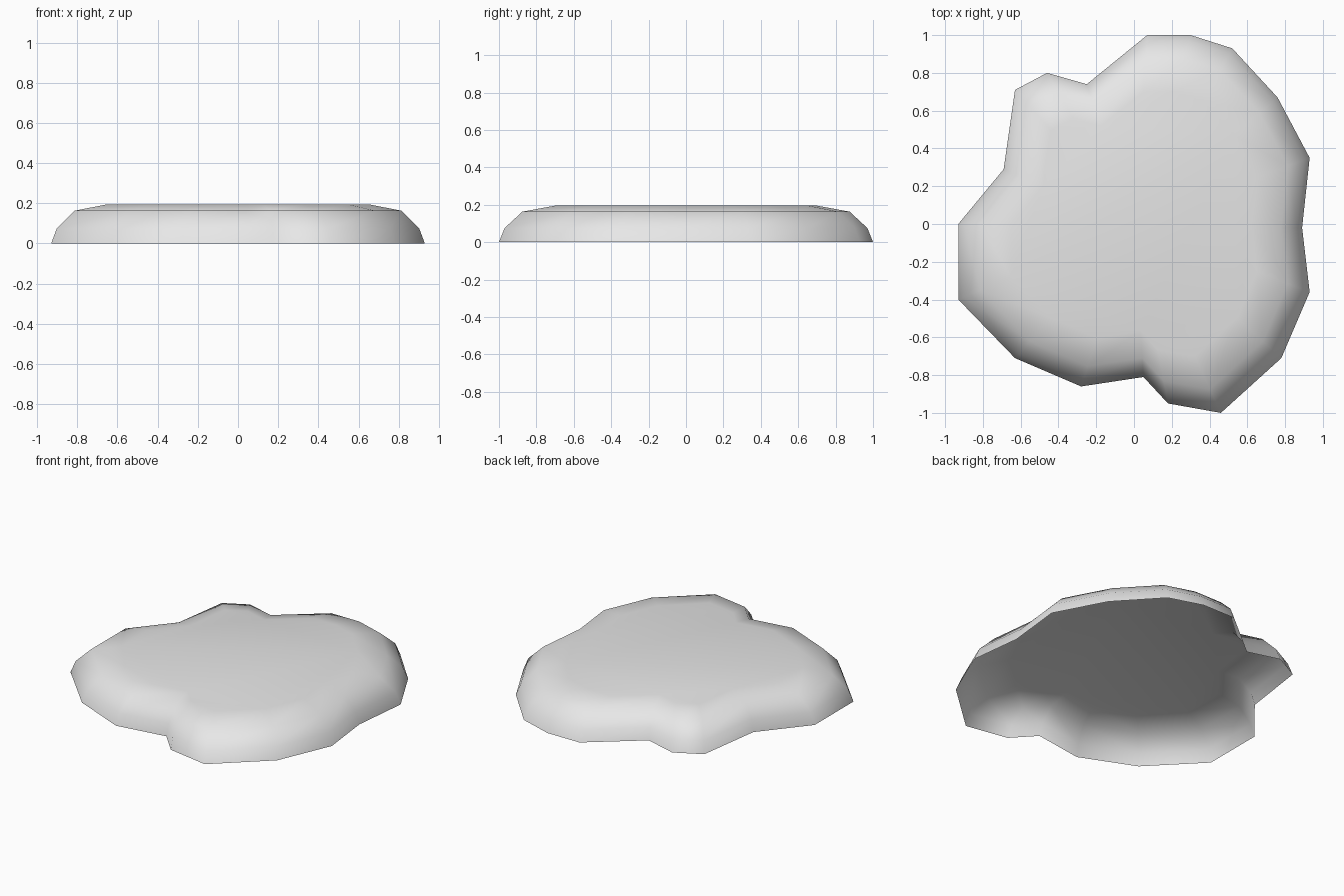
import bpy
import bmesh

cube = bpy.data.objects.get("Cube")
if cube:
    bpy.data.objects.remove(cube)

# Ground outline of the puddle-shaped slab, clockwise from the back
outline = [(0.07, 1), (0.3, 1), (0.52, 0.93), (0.76, 0.67), (0.93, 0.35),
           (0.89, -0.02), (0.93, -0.36), (0.78, -0.71), (0.46, -1), (0.18, -0.95),
           (0.05, -0.81), (-0.28, -0.86), (-0.63, -0.71), (-0.93, -0.4), (-0.93, 0),
           (-0.69, 0.29), (-0.63, 0.71), (-0.46, 0.8), (-0.25, 0.74)]
outline.reverse()

# Rounded rim: scale of the outline and height of each ring
rim = [(1, 0), (0.97, 0.075), (0.875, 0.163), (0.7, 0.195)]

grey = bpy.data.materials.new("light grey")
grey.use_nodes = True
colour = (0.8, 0.8, 0.8, 1)
grey.diffuse_color = colour
grey.node_tree.nodes["Principled BSDF"].inputs["Base Color"].default_value = colour

# Open-bottomed shell: stacked rings closed by a flat top
bm = bmesh.new()
rings = [[bm.verts.new((x * s, y * s, z)) for x, y in outline] for s, z in rim]
count = len(outline)
for low, high in zip(rings, rings[1:]):
    for i in range(count):
        j = (i + 1) % count
        bm.faces.new((low[i], low[j], high[j], high[i]))
bm.faces.new(rings[-1])
for face in bm.faces:
    face.smooth = True

mesh = bpy.data.meshes.new("puddle_slab")
bm.to_mesh(mesh)
bm.free()
mesh.materials.append(grey)
slab = bpy.data.objects.new("puddle_slab", mesh)
bpy.context.collection.objects.link(slab)
